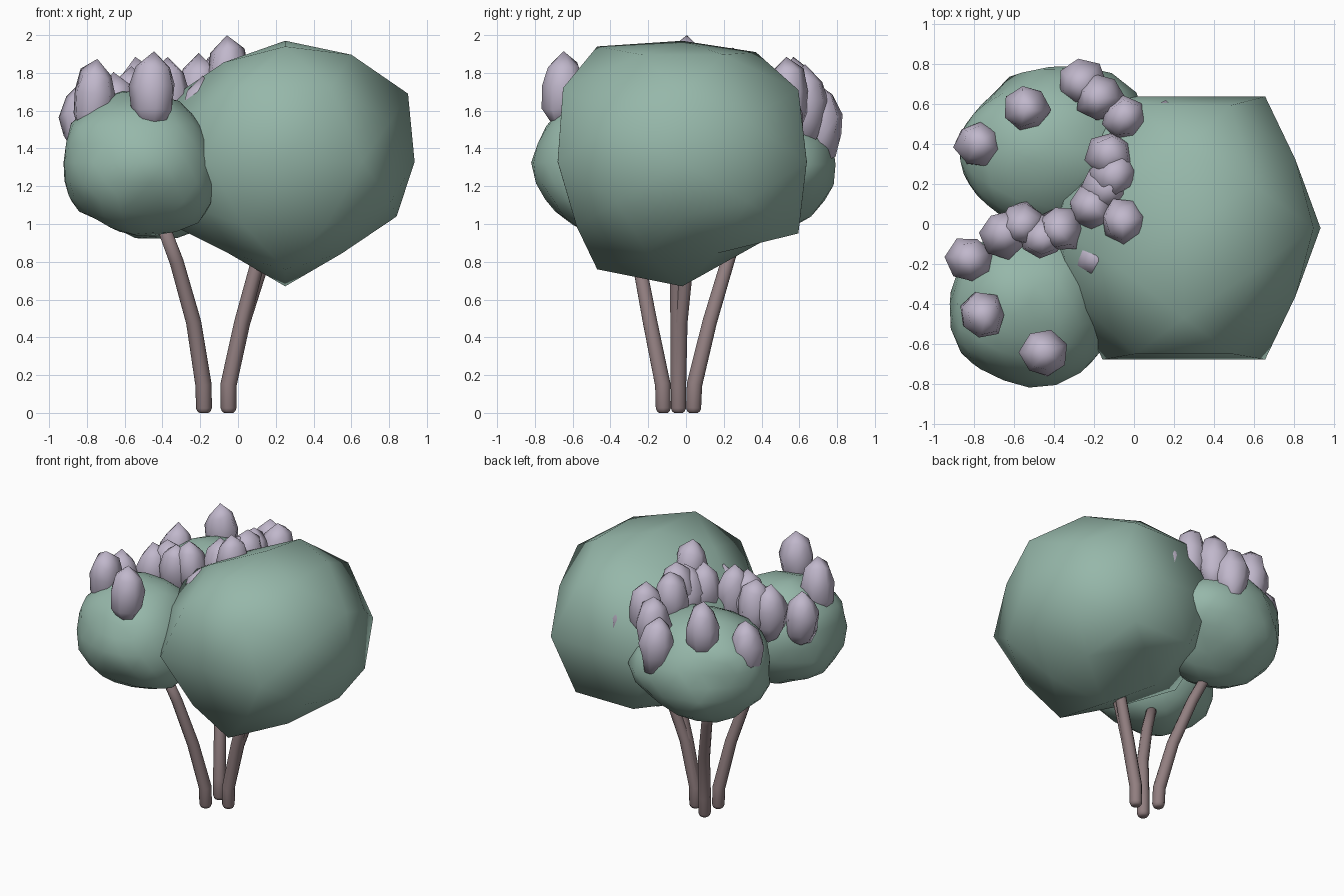
import bpy, bmesh, math, random
from mathutils import Vector, Matrix, noise

if "Cube" in bpy.data.objects:
    bpy.data.objects.remove(bpy.data.objects["Cube"])

random.seed(4)


def material(name, rgb):
    m = bpy.data.materials.new(name)
    m.diffuse_color = (*rgb, 1)
    m.use_nodes = True
    m.node_tree.nodes["Principled BSDF"].inputs["Base Color"].default_value = m.diffuse_color
    return m


LEAF = material("leaf green", (0.305, 0.475, 0.40))
BLOOM = material("pale lilac", (0.53, 0.475, 0.60))
BARK = material("brown bark", (0.285, 0.21, 0.215))


def finish(bm, name, mat):
    bmesh.ops.recalc_face_normals(bm, faces=bm.faces)
    for f in bm.faces:
        f.smooth = True
    me = bpy.data.meshes.new(name)
    bm.to_mesh(me)
    bm.free()
    me.materials.append(mat)
    ob = bpy.data.objects.new(name, me)
    bpy.context.collection.objects.link(ob)
    return ob


# Large crown: icosahedron split once, then each point pushed by its direction
def crown_point(d, corner):
    x, y, z = d
    if max(abs(x), abs(y), abs(z)) > 0.99:          # axis points
        return d * (0.685 if abs(x) > 0.9 else 0.64 if z > 0.9 else 0.66)
    if corner and abs(z) > 0.8:                     # top and bottom ridges
        if z > 0:
            return Vector((0, 0.39, 0.58) if y > 0 else (0, -0.45, 0.61))
        return Vector((0, 0.43, -0.42) if y > 0 else (0, -0.45, -0.57))
    if corner and abs(x) > 0.8:                     # left and right ridges
        if x < 0:
            return Vector((-0.63, 0, 0.32 if z > 0 else -0.32))
        return Vector((0.65, 0, 0.36) if z > 0 else (0.59, 0, -0.29))
    if corner:
        return d * 0.775
    if abs(z) > 0.8:                                # upper and lower slopes
        if z < 0:
            return d * 0.60
        return d * (0.70 if x > 0 else 0.65 if y < 0 else 0.60)
    if abs(y) > 0.8:                                # front and back faces
        return d * (0.78 if z > 0 and y < 0 else 0.76 if y > 0 else 0.69)
    return d * 0.69


def large_crown(center):
    phi = (1 + 5 ** 0.5) / 2
    corners = []
    for a in (-1, 1):
        for b in (-phi, phi):
            corners += [Vector((0, a, b)), Vector((a, b, 0)), Vector((b, 0, a))]
    points = [(c.normalized(), True) for c in corners]
    for i, p in enumerate(corners):
        for q in corners[:i]:
            if (p - q).length < 2.1:
                points.append(((p + q).normalized(), False))
    bm = bmesh.new()
    target = {bm.verts.new(d): crown_point(d, c) for d, c in points}
    bmesh.ops.convex_hull(bm, input=bm.verts[:])
    for v, co in target.items():
        v.co = Vector(center) + co
    finish(bm, "large_crown", LEAF)


# Small crowns: gently lumpy ellipsoids with a few broad bumps
def small_crown(name, center, radii, bumps):
    bm = bmesh.new()
    bmesh.ops.create_icosphere(bm, subdivisions=3, radius=1)
    for v in bm.verts:
        k = 1 + 0.09 * noise.noise(v.co * 1.8 + Vector(center) * 5)
        for d, h in bumps:
            k += h * max(0, v.co.dot(Vector(d).normalized())) ** 8
        v.co = Vector(center) + Vector([c * r * k for c, r in zip(v.co, radii)])
    finish(bm, name, LEAF)


large_crown((0.25, -0.02, 1.33))
small_crown("front_left_crown", (-0.525, -0.40, 1.325), (0.405, 0.395, 0.38),
            [((.7, -.3, -.6), .17), ((-.7, -.7, -.1), .08), ((.5, -.85, 0), .09), ((-.7, 0, -.6), .02)])
small_crown("back_left_crown", (-0.42, 0.38, 1.315), (0.475, 0.42, 0.39),
            [((-.7, .7, 0), -.11), ((.6, .8, 0), .10), ((0, .7, -.7), -.06)])


# Stems: tapered tubes with rounded feet
def stem(name, path, sides=10):
    x, y, _ = path[0]
    pts = [(path[0], 0.024), ((x, y, 0.008), 0.035), ((x, y, 0.025), 0.042)]
    pts += [(p, 0.043 - 0.012 * i / 4) for i, p in enumerate(path[1:])]
    bm = bmesh.new()
    rings = []
    for i, (p, r) in enumerate(pts):
        a, b = Vector(pts[max(i - 1, 0)][0]), Vector(pts[min(i + 1, len(pts) - 1)][0])
        rot = Vector((0, 0, 1)).rotation_difference(b - a)
        rings.append([bm.verts.new(Vector(p) + rot @ Vector(
            (r * math.cos(t * math.tau / sides), r * math.sin(t * math.tau / sides), 0)))
            for t in range(sides)])
    for lo, hi in zip(rings, rings[1:]):
        for t in range(sides):
            u = (t + 1) % sides
            bm.faces.new((lo[t], lo[u], hi[u], hi[t]))
    bm.faces.new(rings[0])
    bm.faces.new(rings[-1])
    finish(bm, name, BARK)


stem("front_stem", [(-.18, -.12, 0), (-.183, -.123, .15), (-.235, -.19, .48), (-.325, -.25, .80), (-.42, -.30, 1.05)])
stem("back_stem", [(-.18, .04, 0), (-.183, .045, .15), (-.235, .125, .48), (-.325, .22, .80), (-.42, .30, 1.05)])
stem("right_stem", [(-.05, -.04, 0), (-.05, -.04, .15), (.02, -.045, .48), (.105, -.05, .80), (.18, -.05, 1.05)])
stem("right_stem_fork", [(-.05, -.04, 0), (-.05, -.04, .15), (.025, -.03, .48), (.13, .005, .80), (.20, .03, 1.05)])


# Blossoms: irregular pointed buds, widest near the middle
PROFILE = [(0.068, -0.18), (0.108, -0.09), (0.120, 0.02), (0.088, 0.125)]


def blossom(name, pos, sides=7):
    bm = bmesh.new()
    turn = random.random() * math.tau
    rings = []
    for r, z in PROFILE:
        ring = []
        for t in range(sides):
            a = turn + t * math.tau / sides
            k = r * random.uniform(0.88, 1.1)
            ring.append(bm.verts.new((k * math.cos(a), k * math.sin(a), z + random.uniform(-.02, .02))))
        rings.append(ring)
    foot, tip = bm.verts.new((0, 0, -0.21)), bm.verts.new((0, 0, 0.205))
    for lo, hi in zip(rings, rings[1:]):
        for t in range(sides):
            u = (t + 1) % sides
            bm.faces.new((lo[t], lo[u], hi[u], hi[t]))
    for t in range(sides):
        u = (t + 1) % sides
        bm.faces.new((foot, rings[0][u], rings[0][t]))
        bm.faces.new((tip, rings[-1][t], rings[-1][u]))
    tilt = Matrix.Rotation(random.uniform(-.1, .1), 4, 'X') @ Matrix.Rotation(random.uniform(-.1, .1), 4, 'Y')
    bmesh.ops.transform(bm, matrix=Matrix.Translation(pos) @ tilt, verts=bm.verts)
    finish(bm, name, BLOOM)


SPOTS = [(-.78, .40, 1.54), (-.54, .58, 1.68), (-.26, .71, 1.54), (-.17, .63, 1.64), (-.05, .53, 1.68),
         (.14, .50, 1.57), (-.12, .34, 1.70), (-.10, .24, 1.73), (-.14, .18, 1.70), (-.21, .08, 1.70),
         (-.05, .02, 1.795), (-.19, -.17, 1.58), (-.37, -.02, 1.68), (-.46, -.06, 1.65), (-.56, .00, 1.63),
         (-.65, -.05, 1.60), (-.82, -.18, 1.55), (-.76, -.46, 1.67), (-.45, -.65, 1.71)]
for i, p in enumerate(SPOTS):
    blossom(f"blossom_{i + 1}", p)
